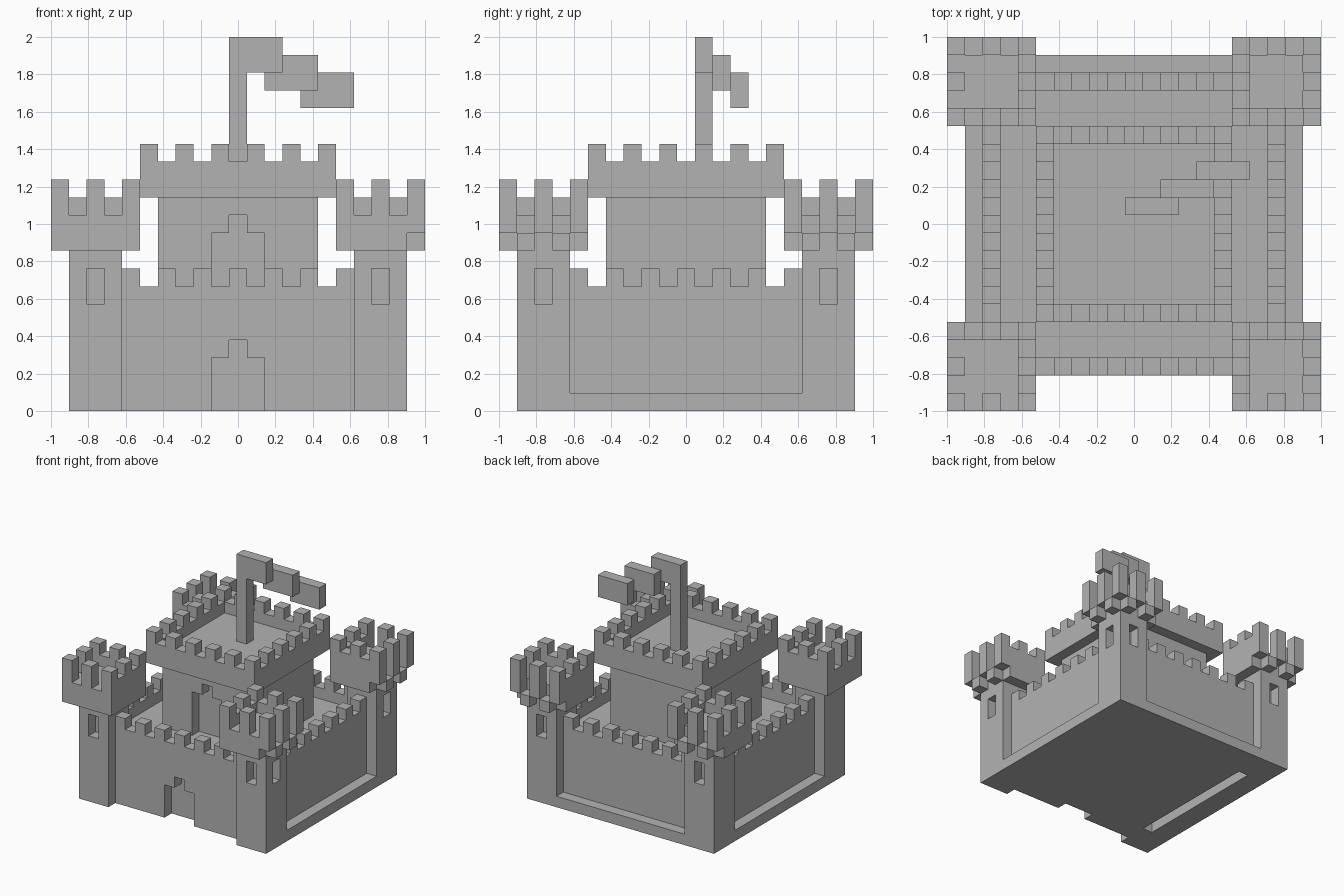
import bpy
import bmesh
from mathutils import Vector

if "Cube" in bpy.data.objects:
    bpy.data.objects.remove(bpy.data.objects["Cube"])

N = 21            # blocks along each side
U = 2.0 / N       # block size

stone = bpy.data.materials.new("grey_stone")
stone.diffuse_color = (0.45, 0.45, 0.45, 1)
stone.use_nodes = True
stone.node_tree.nodes["Principled BSDF"].inputs["Base Color"].default_value = stone.diffuse_color


def box(x0, x1, y0, y1, z0, z1):
    """Set of unit blocks filling a box (upper bounds excluded)."""
    return {(x, y, z) for x in range(x0, x1) for y in range(y0, y1) for z in range(z0, z1)}


def ring(lo, hi, z, keep=lambda i: True):
    """One-block-wide square ring; keep() filters by position along each side."""
    out = set()
    for i in range(lo, hi):
        if keep(i):
            for e in (lo, hi - 1):
                out |= {(i, e, z), (e, i, z)}
    return out


def build(name, cells):
    """Skin a set of blocks with its outer faces only and merge flat areas."""
    bm = bmesh.new()
    verts = {}

    def vert(p):
        if p not in verts:
            verts[p] = bm.verts.new((p[0] * U - 1, p[1] * U - 1, p[2] * U))
        return verts[p]

    for c in sorted(cells):
        for axis in range(3):
            for side in (0, 1):
                n = list(c)
                n[axis] += 1 if side else -1
                if tuple(n) in cells:
                    continue
                b, d = (axis + 1) % 3, (axis + 2) % 3
                loop = []
                for s, t in ((0, 0), (1, 0), (1, 1), (0, 1)):
                    p = list(c)
                    p[axis] += side
                    p[b] += s
                    p[d] += t
                    loop.append(vert(tuple(p)))
                bm.faces.new(loop if side else loop[::-1])
    bmesh.ops.dissolve_limit(bm, angle_limit=0.01, verts=bm.verts[:], edges=bm.edges[:])
    bmesh.ops.triangulate(bm, faces=[f for f in bm.faces if len(f.verts) > 4])
    me = bpy.data.meshes.new(name)
    bm.to_mesh(me)
    bm.free()
    me.materials.append(stone)
    ob = bpy.data.objects.new(name, me)
    bpy.context.collection.objects.link(ob)
    return ob


# Corner towers: shaft with arrow slits, overhanging battlement
shafts = set()
for right in (False, True):
    for back in (False, True):
        def place(a, b):
            return (20 - a if right else a, 20 - b if back else b)

        cells = set()
        for a in range(1, 4):
            for b in range(1, 4):
                cells |= {(*place(a, b), z) for z in range(11)}
        shafts |= cells
        # arrow slits on the front, back and right faces
        cells -= {(*place(2, 1), z) for z in (6, 7)}
        if right:
            cells -= {(*place(1, 2), z) for z in (6, 7)}
        # battlement ring
        for a in range(5):
            for b in range(5):
                if not (a in (0, 4) or b in (0, 4)):
                    continue
                even = a % 2 == 0 and b % 2 == 0
                broken = (a == 0 and right) or (b == 0 and back)
                if broken:                       # open chequered sides
                    zs = range(10, 13) if even else range(9, 10)
                elif even:                       # merlons
                    zs = range(9, 13)
                elif a == 0 or b == 0:           # outer gaps
                    zs = range(9, 11)
                else:                            # inner gaps
                    zs = range(9, 12)
                cells |= {(*place(a, b), z) for z in zs}
        build("tower_%s_%s" % ("back" if back else "front", "right" if right else "left"), cells)

# Curtain walls, courtyard floor and base ledge
walls = box(2, 19, 2, 19, 0, 6) | ring(2, 19, 6) | box(1, 20, 2, 20, 0, 1)
walls |= ring(2, 19, 7, lambda i: i % 2 == 0)
walls -= shafts
walls -= box(9, 12, 2, 3, 0, 3) | box(10, 11, 2, 3, 3, 4)    # gate
walls -= box(3, 4, 4, 17, 0, 1)                              # slot in the underside
build("curtain_walls", walls)

# Keep with doorway and overhanging battlement
keep = box(6, 15, 6, 15, 6, 12) | box(5, 16, 5, 16, 12, 13)
keep |= ring(5, 16, 13) | ring(5, 16, 14, lambda i: i % 2 == 1)
keep -= box(9, 12, 6, 7, 6, 10) | box(10, 11, 6, 7, 10, 11)  # door
build("keep", keep)

# Flagpole and stepped flag
build("flagpole", box(10, 11, 11, 12, 13, 21))
build("flag_inner", box(11, 13, 11, 12, 19, 21))
build("flag_middle", box(12, 15, 12, 13, 18, 20))
build("flag_outer", box(14, 17, 13, 14, 17, 19))
